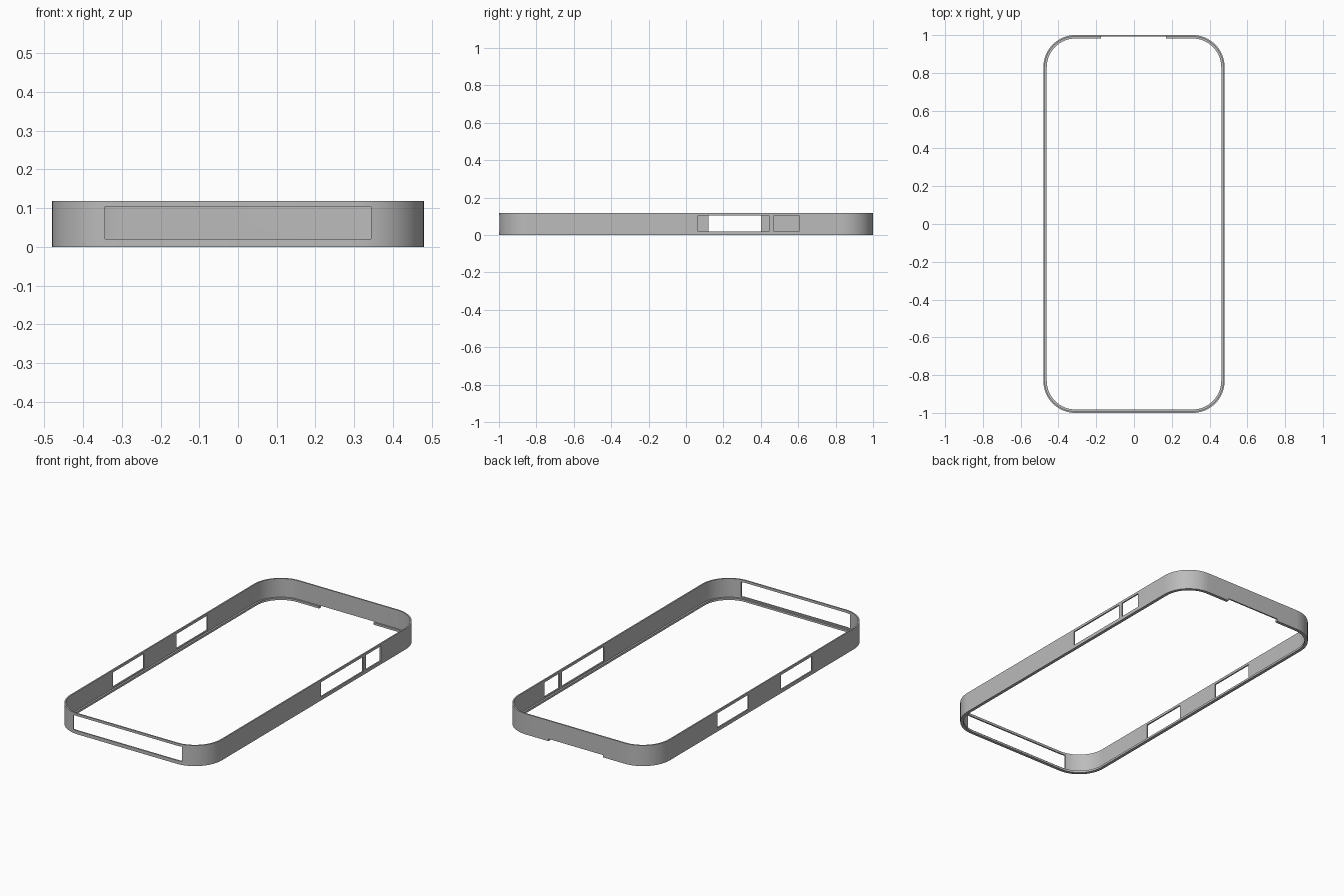
import bpy, bmesh, math

if "Cube" in bpy.data.objects:
    bpy.data.objects.remove(bpy.data.objects["Cube"])

HALF_X, HALF_Y, HEIGHT, RADIUS = 0.48, 1.0, 0.118, 0.17
WALL, LIP, LIP_H = 0.008, 0.018, 0.012
STEPS = 16

grey = bpy.data.materials.new("grey plastic")
grey.use_nodes = True
colour = (0.5, 0.5, 0.5, 1)
grey.diffuse_color = colour
grey.node_tree.nodes["Principled BSDF"].inputs["Base Color"].default_value = colour


def outline(inset):
    """Rounded rectangle, moved inwards by inset."""
    r = RADIUS - inset
    points = []
    for quarter, (sx, sy) in enumerate([(1, 1), (-1, 1), (-1, -1), (1, -1)]):
        for i in range(STEPS + 1):
            a = math.pi / 2 * (quarter + i / STEPS)
            points.append((sx * (HALF_X - RADIUS) + r * math.cos(a),
                           sy * (HALF_Y - RADIUS) + r * math.sin(a)))
    return points


# Frame: an L-shaped section (wall plus bottom lip) swept round the outline
section = [(0, 0), (0, HEIGHT), (WALL, HEIGHT), (WALL, LIP_H), (LIP, LIP_H), (LIP, 0)]
bm = bmesh.new()
loops = [[bm.verts.new((x, y, z)) for x, y in outline(inset)] for inset, z in section]
for k, a in enumerate(loops):
    b = loops[(k + 1) % len(loops)]
    for i in range(len(a)):
        j = (i + 1) % len(a)
        bm.faces.new((a[i], a[j], b[j], b[i]))
bmesh.ops.recalc_face_normals(bm, faces=bm.faces)
mesh = bpy.data.meshes.new("bumper_frame")
bm.to_mesh(mesh)
bm.free()
mesh.materials.append(grey)
frame = bpy.data.objects.new("bumper_frame", mesh)
bpy.context.collection.objects.link(frame)


def cut(name, x, y, z):
    """Cut a box, given as (low, high) on each axis, out of the frame."""
    spans = (x, y, z)
    bpy.ops.mesh.primitive_cube_add(size=1, location=[(lo + hi) / 2 for lo, hi in spans])
    cutter = bpy.context.object
    cutter.name = name
    cutter.scale = [hi - lo for lo, hi in spans]
    cutter.hide_render = True
    cutter.hide_set(True)
    cutter.data.materials.append(grey)
    mod = frame.modifiers.new(name, "BOOLEAN")
    mod.operation, mod.solver, mod.object = "DIFFERENCE", "EXACT", cutter
    return cutter


# Port and button openings, and the notch under the back edge
opening = (0.02, 0.104)
left, right = (0.4, 0.6), (-0.6, -0.4)
cutters = [
    cut("front_port_cutter", (-0.344, 0.344), (-1.1, -0.9), opening),
    cut("left_long_cutter", left, (0.065, 0.445), opening),
    cut("left_small_cutter", left, (0.47, 0.605), opening),
    cut("right_back_cutter", right, (0.12, 0.40), opening),
    cut("right_front_cutter", right, (-0.455, -0.175), opening),
    cut("back_notch_cutter", (-0.175, 0.17), (0.9, 1.1), (-0.1, LIP_H + 0.001)),
]

# Apply the cuts, then smooth the rounded corners
bpy.ops.object.select_all(action="DESELECT")
bpy.context.view_layer.objects.active = frame
frame.select_set(True)
for mod in list(frame.modifiers):
    bpy.ops.object.modifier_apply(modifier=mod.name)
for cutter in cutters:
    bpy.data.objects.remove(cutter)
bpy.ops.object.shade_smooth_by_angle(angle=math.radians(30))
